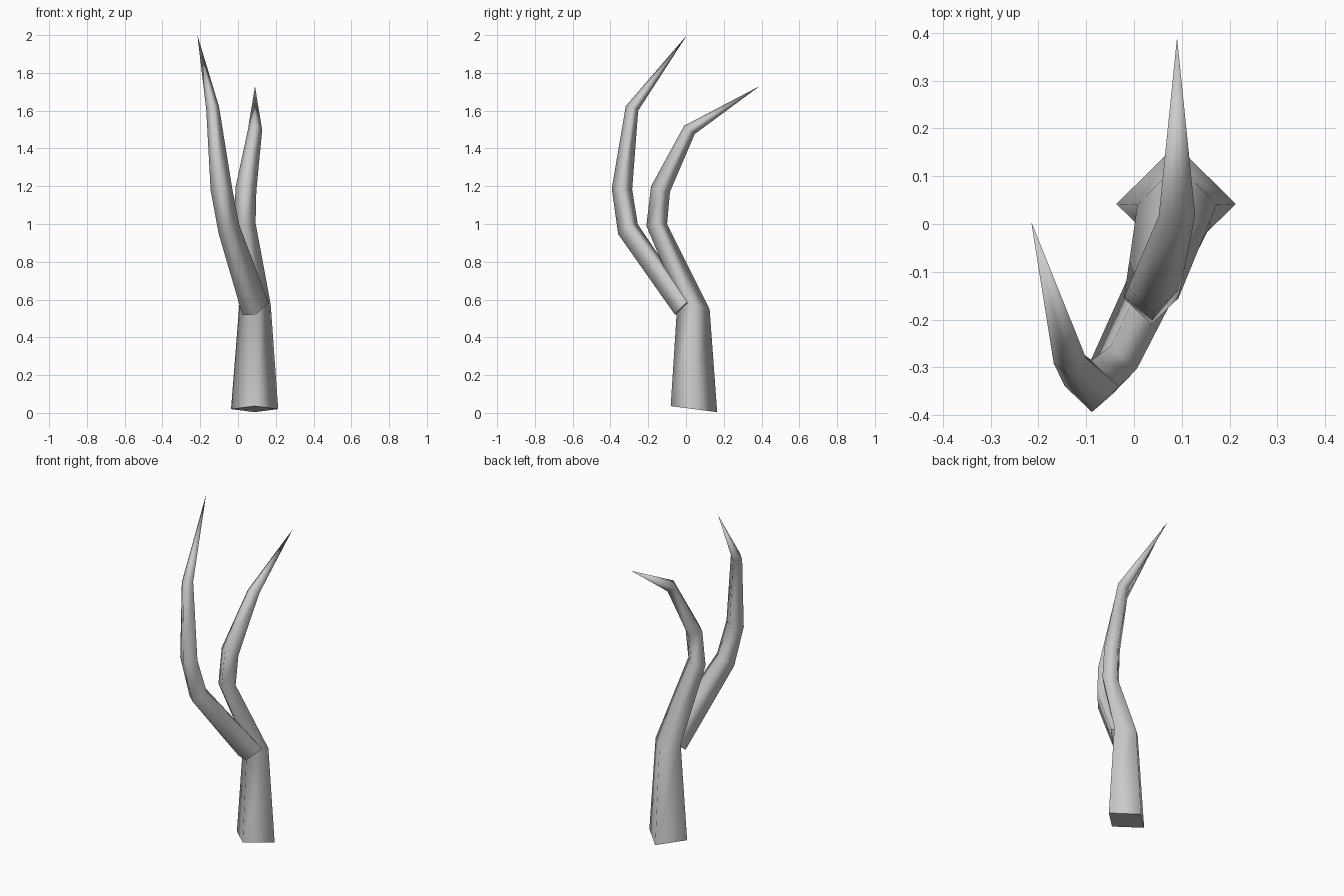
import bpy
import bmesh
from mathutils import Vector

cube = bpy.data.objects.get("Cube")
if cube:
    bpy.data.objects.remove(cube, do_unlink=True)

# One plain grey material
grey = bpy.data.materials.new("plain grey")
grey.use_nodes = True
colour = (0.6, 0.6, 0.6, 1)
grey.diffuse_color = colour
grey.node_tree.nodes["Principled BSDF"].inputs["Base Color"].default_value = colour


def ring(centre, side, back):
    """Four corners (right, front, left, back) from a centre and two half axes."""
    c, s, b = Vector(centre), Vector(side), Vector(back)
    return [c - s, c - b, c + s, c + b]


def horn(name, rings, tip):
    """Four-sided tapering tube with a capped base and a pointed tip."""
    bm = bmesh.new()
    loops = [[bm.verts.new(p) for p in r] for r in rings]
    point = bm.verts.new(tip)
    cap = bm.faces.new(loops[0])
    for low, high in zip(loops, loops[1:]):
        for i in range(4):
            j = (i + 1) % 4
            bm.faces.new((low[i], low[j], high[j], high[i]))
    for i in range(4):
        bm.faces.new((loops[-1][i], loops[-1][(i + 1) % 4], point))
    bmesh.ops.recalc_face_normals(bm, faces=bm.faces)
    # Smooth sides with a crisp base rim
    for f in bm.faces:
        f.smooth = f is not cap
    for e in cap.edges:
        e.smooth = False
    mesh = bpy.data.meshes.new(name)
    bm.to_mesh(mesh)
    bm.free()
    mesh.materials.append(grey)
    obj = bpy.data.objects.new(name, mesh)
    bpy.context.collection.objects.link(obj)


# Trunk that bends forward, then sweeps back to a point
horn("main_stem", [
    ring((0.088, 0.042, 0.02), (0.125, 0, 0), (0, 0.123, -0.016)),
    ring((0.09, 0.04, 0.575), (0.083, 0, 0), (0, 0.085, -0.025)),
    ring((0.036, -0.155, 0.995), (0.057, 0, 0.01), (0, 0.055, 0.005)),
    ring((0.042, -0.135, 1.185), (0.055, 0, -0.01), (0, 0.05, -0.015)),
    ring((0.09, 0.018, 1.498), (0.038, 0, 0), (0, 0.028, -0.022)),
], (0.09, 0.39, 1.73))

# Forward branch growing from the trunk's front
horn("front_branch", [
    ring((0.093, -0.015, 0.55), (0.069, 0.015, 0.033), (-0.003, 0.045, 0.028)),
    ring((-0.048, -0.307, 0.972), (0.054, 0.004, 0.025), (0, 0.052, 0.026)),
    ring((-0.088, -0.339, 1.185), (0.057, 0, 0.005), (0, 0.054, -0.002)),
    ring((-0.134, -0.286, 1.612), (0.034, 0.005, 0.008), (0, 0.033, -0.012)),
], (-0.215, 0.005, 2.0))
